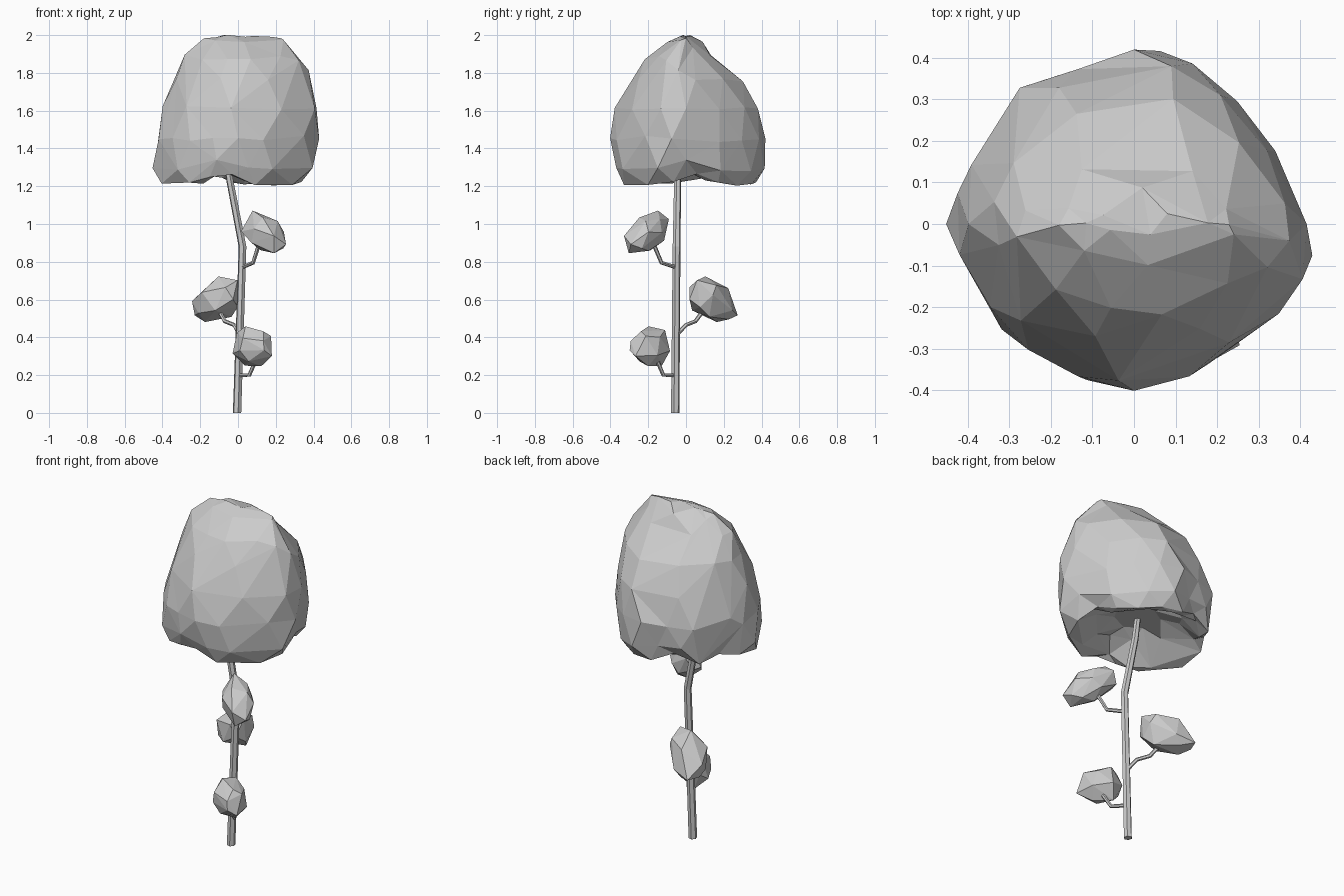
import bpy, bmesh, random
from math import sin, cos, radians, exp
from mathutils import Vector, Matrix

cube = bpy.data.objects.get("Cube")
if cube:
    bpy.data.objects.remove(cube)

rng = random.Random(4)

# Single flat colour
grey = bpy.data.materials.new("light_grey")
grey.use_nodes = True
colour = (0.6, 0.6, 0.6, 1)
grey.diffuse_color = colour
grey.node_tree.nodes["Principled BSDF"].inputs["Base Color"].default_value = colour


def add_object(name, data):
    obj = bpy.data.objects.new(name, data)
    bpy.context.collection.objects.link(obj)
    data.materials.append(grey)
    return obj


def mesh_object(name, bm):
    bmesh.ops.recalc_face_normals(bm, faces=bm.faces)
    mesh = bpy.data.meshes.new(name)
    bm.to_mesh(mesh)
    bm.free()
    return add_object(name, mesh)


def tube(name, points, radius, taper=1.0):
    curve = bpy.data.curves.new(name, "CURVE")
    curve.dimensions = "3D"
    curve.bevel_depth = radius
    curve.bevel_resolution = 1
    curve.use_fill_caps = True
    spline = curve.splines.new("POLY")
    spline.points.add(len(points) - 1)
    for i, (p, co) in enumerate(zip(spline.points, points)):
        p.co = (*co, 1)
        p.radius = 1 + (taper - 1) * i / (len(points) - 1)
    spline.use_smooth = False
    return add_object(name, curve)


def leaf_clump(name, centre, heading, tilt, size, ratio):
    """Faceted ellipsoid, long axis pointing along heading and dipping by tilt."""
    bm = bmesh.new()
    bmesh.ops.create_icosphere(bm, subdivisions=2, radius=1)
    for v in bm.verts:
        v.co *= rng.uniform(0.93, 1.1)
        v.co.z *= 1 - 0.18 * v.co.x
    turn = Matrix.Rotation(radians(heading), 4, "Z") @ Matrix.Rotation(radians(tilt), 4, "Y")
    bm.transform(Matrix.Translation(centre) @ turn @ Matrix.Diagonal((*size, 1)))
    obj = mesh_object(name, bm)
    obj.modifiers.new("facets", "DECIMATE").ratio = ratio


# Trunk with a kink below the crown
tube("trunk", [(-0.005, -0.057, 0), (0.024, -0.05, 0.88), (-0.045, -0.044, 1.24),
               (-0.06, -0.04, 1.38)], 0.023, 0.75)

# Twigs, each carrying a leaf clump
tube("lower_twig", [(0, -0.056, 0.2), (0.06, -0.12, 0.2), (0.09, -0.15, 0.27)], 0.011)
tube("middle_twig", [(0.01, -0.054, 0.41), (-0.02, 0, 0.465), (-0.07, 0.05, 0.485),
                     (-0.1, 0.09, 0.54)], 0.011)
tube("upper_twig", [(0.02, -0.05, 0.77), (0.08, -0.13, 0.795), (0.11, -0.17, 0.89)], 0.011)
leaf_clump("lower_leaves", (0.083, -0.19, 0.347), -45, 8, (0.12, 0.088, 0.105), 0.4)
leaf_clump("middle_leaves", (-0.115, 0.14, 0.59), 135, 27, (0.165, 0.1, 0.1), 0.4)
leaf_clump("upper_leaves", (0.145, -0.21, 0.945), -45, 30, (0.155, 0.083, 0.09), 0.4)

# Crown outline: radius every 20 degrees
outline = [.43, .38, .38, .40, .43, .40, .435, .42, .435,
           .45, .40, .405, .385, .427, .39, .39, .39, .445]
SIDES = len(outline)
# Crown rings from the hollow underside up to the ridge: z, centre x, scale x, centre y, scale y
rings = [
    (1.36, -.03, .30, -.02, .30),
    (1.30, -.02, .58, 0, .58),
    (1.22, -.03, .80, 0, .80),
    (1.215, -.03, .90, 0, .90),
    (1.29, -.01, .98, 0, .99),
    (1.45, 0, 1, 0, 1),
    (1.62, .02, .94, 0, .89),
    (1.77, .025, .84, 0, .70),
    (1.89, .025, .70, -.03, .42),
    (1.965, .04, .52, -.01, .22),
    (1.992, .05, .41, 0, .06),
]
notches = [4, 112, 158, 262]


def notch(angle):
    gap = lambda n: (angle - n + 180) % 360 - 180
    return sum(exp(-(gap(n) / 13) ** 2) for n in notches)


bm = bmesh.new()
loops = []
for k, (z, cx, sx, cy, sy) in enumerate(rings):
    low = max(0, min(1, (1.65 - z) / 0.4))
    loop = []
    for i in range(SIDES):
        half = k % 2 / 2
        angle = (i + half) * 360 / SIDES
        r = outline[i] * (1 - half) + outline[(i + 1) % SIDES] * half
        r *= (1 - 0.09 * low * notch(angle)) * rng.uniform(0.98, 1.015)
        rise = 0.07 * notch(angle) * low if 0 < k < 5 else 0
        a = radians(angle)
        x = cx + sx * r * cos(a)
        lean = -0.03 * x if z > 1.9 else 0
        loop.append(bm.verts.new((x, cy + sy * r * sin(a), z + rise + lean + rng.uniform(-.012, .006))))
    loops.append(loop)
for k, (a, b) in enumerate(zip(loops, loops[1:])):
    for i in range(SIDES):
        j = (i + 1) % SIDES
        if k % 2:
            bm.faces.new((a[i], b[j], b[i]))
            bm.faces.new((a[i], a[j], b[j]))
        else:
            bm.faces.new((a[i], a[j], b[i]))
            bm.faces.new((a[j], b[j], b[i]))
bm.faces.new(loops[0][::-1])
bm.faces.new(loops[-1])
crown = mesh_object("crown", bm)
crown.modifiers.new("facets", "DECIMATE").ratio = 0.6
